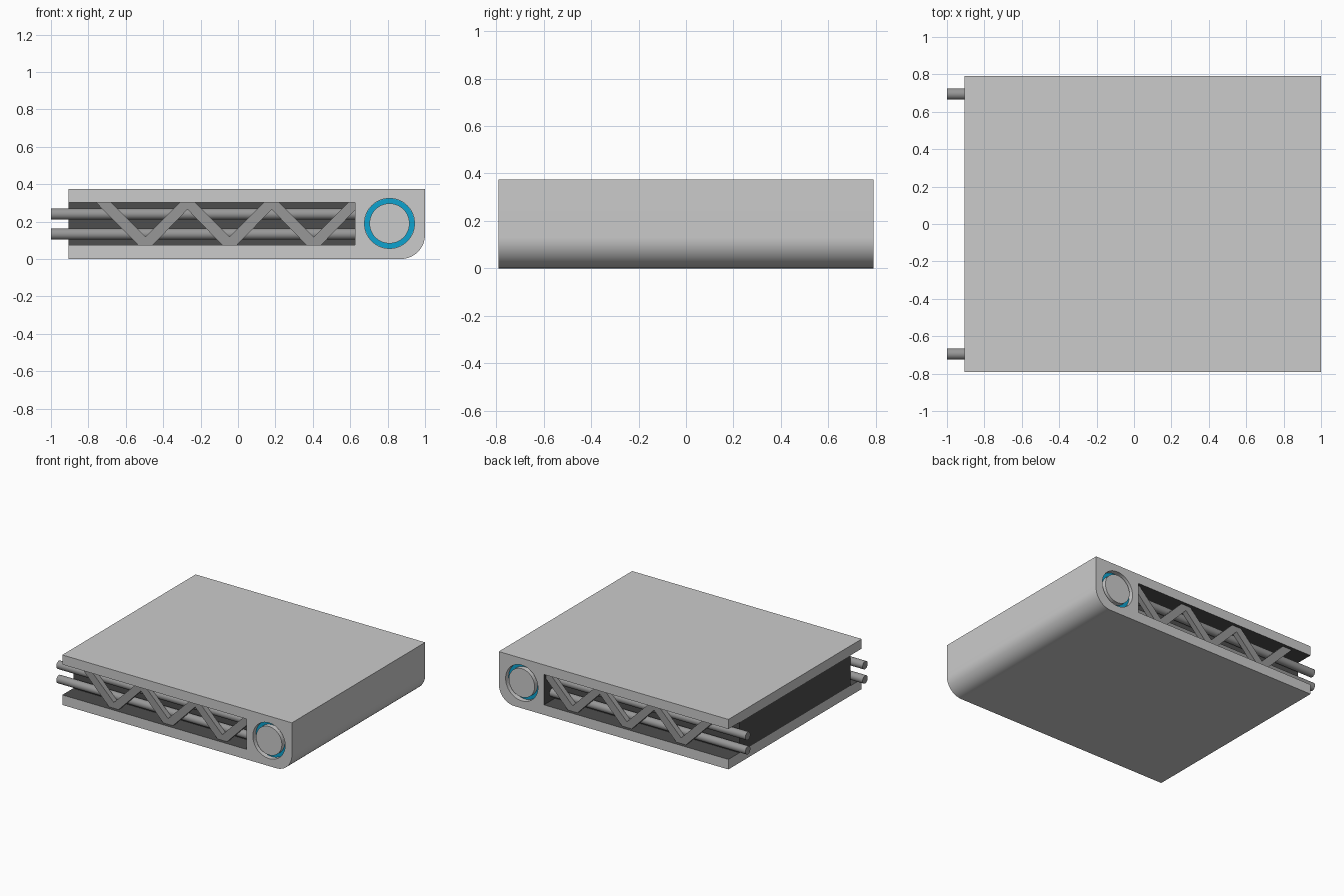
import bpy, bmesh, math

if "Cube" in bpy.data.objects:
    bpy.data.objects.remove(bpy.data.objects["Cube"])

def mat(name, r, g, b):
    m = bpy.data.materials.new(name)
    m.diffuse_color = (r, g, b, 1)
    m.use_nodes = True
    m.node_tree.nodes["Principled BSDF"].inputs["Base Color"].default_value = m.diffuse_color
    return m

LIGHT = mat("light_grey", 0.60, 0.60, 0.60)
MID = mat("mid_grey", 0.31, 0.31, 0.31)
DARK = mat("dark_grey", 0.075, 0.075, 0.075)
CYAN = mat("cyan", 0.004, 0.36, 0.62)

W = 0.79                      # half width
X0, XS = -0.905, 0.625        # open end and slot end
Z0, Z1, H = 0.075, 0.303, 0.375
HUB = (0.81, 0.19)

def smooth(ob):
    bpy.ops.object.select_all(action='DESELECT')
    ob.select_set(True)
    bpy.context.view_layer.objects.active = ob
    bpy.ops.object.shade_smooth_by_angle()

def prism(name, pts, y0, y1, m):
    """Extrude an x-z outline from y0 to y1."""
    bm = bmesh.new()
    f = bm.faces.new([bm.verts.new((x, y0, z)) for x, z in pts])
    r = bmesh.ops.extrude_face_region(bm, geom=[f])
    for v in r["geom"]:
        if isinstance(v, bmesh.types.BMVert):
            v.co.y = y1
    bmesh.ops.recalc_face_normals(bm, faces=bm.faces)
    me = bpy.data.meshes.new(name)
    bm.to_mesh(me)
    bm.free()
    ob = bpy.data.objects.new(name, me)
    bpy.context.collection.objects.link(ob)
    me.materials.append(m)
    return ob

def circle(r, n=64):
    return [(HUB[0] + r * math.cos(2 * math.pi * i / n),
             HUB[1] + r * math.sin(2 * math.pi * i / n)) for i in range(n)]

# Main casing: two plates joined by a block with a rounded lower corner
R = 0.13
corner = [(1 - R + R * math.sin(a), R - R * math.cos(a))
          for a in [math.pi / 2 * i / 16 for i in range(17)]]
body = prism("casing", [(X0, 0)] + corner + [(1, H), (X0, H), (X0, Z1),
             (XS, Z1), (XS, Z0), (X0, Z0)], -W, W, LIGHT)

# Round pockets in both sides of the block
DEPTH = 0.04
for s in (-1, 1):
    cut = prism("pocket_cutter", circle(0.134), s * (W - DEPTH), s * (W + 0.1), LIGHT)
    mod = body.modifiers.new("pocket", 'BOOLEAN')
    mod.operation = 'DIFFERENCE'
    mod.solver = 'EXACT'
    mod.object = cut
    bpy.ops.object.select_all(action='DESELECT')
    body.select_set(True)
    bpy.context.view_layer.objects.active = body
    bpy.ops.object.modifier_apply(modifier=mod.name)
    bpy.data.objects.remove(cut)

# Dark lining on the inside faces of the slot
while len(body.data.materials) < 2:
    body.data.materials.append(DARK)
body.data.materials[1] = DARK
for p in body.data.polygons:
    c = p.center
    inside = c.x < XS + 0.01 and Z0 - 0.01 < c.z < Z1 + 0.01 and abs(p.normal.y) < 0.5
    p.material_index = 1 if inside else 0
smooth(body)

# Dark core between the plates
prism("core", [(X0, Z0), (XS, Z0), (XS, Z1), (X0, Z1)], -0.66, 0.66, DARK)

# Zigzag brace outline: upper edge left to right, then lower edge back
zigzag = [(-0.68, Z1), (-0.495, 0.118), (-0.31, Z1), (-0.23, Z1), (-0.045, 0.118),
          (0.14, Z1), (0.22, Z1), (0.405, 0.118), (0.59, Z1), (XS, Z1), (XS, 0.26),
          (0.445, Z0), (0.365, Z0), (0.18, 0.265), (-0.005, Z0), (-0.085, Z0),
          (-0.27, 0.265), (-0.455, Z0), (-0.535, Z0), (-0.76, Z1)]

for s, side in ((-1, "front"), (1, "back")):
    prism(side + "_brace", zigzag, s * 0.765, s * 0.725, MID)
    # Hub disc and the cyan ring at the bottom of its groove
    smooth(prism(side + "_hub", circle(0.107), s * (W - DEPTH - 0.01), s * W, LIGHT))
    prism(side + "_ring", circle(0.1335), s * (W - DEPTH - 0.001), s * (W - DEPTH + 0.004), CYAN)
    # Two long rods
    for z, level in ((0.133, "lower"), (0.24, "upper")):
        bpy.ops.mesh.primitive_cylinder_add(
            vertices=32, radius=0.03, depth=XS + 1,
            location=((XS - 1) / 2, s * 0.695, z), rotation=(0, math.pi / 2, 0))
        rod = bpy.context.object
        rod.name = side + "_" + level + "_rod"
        rod.data.materials.append(MID)
        smooth(rod)
